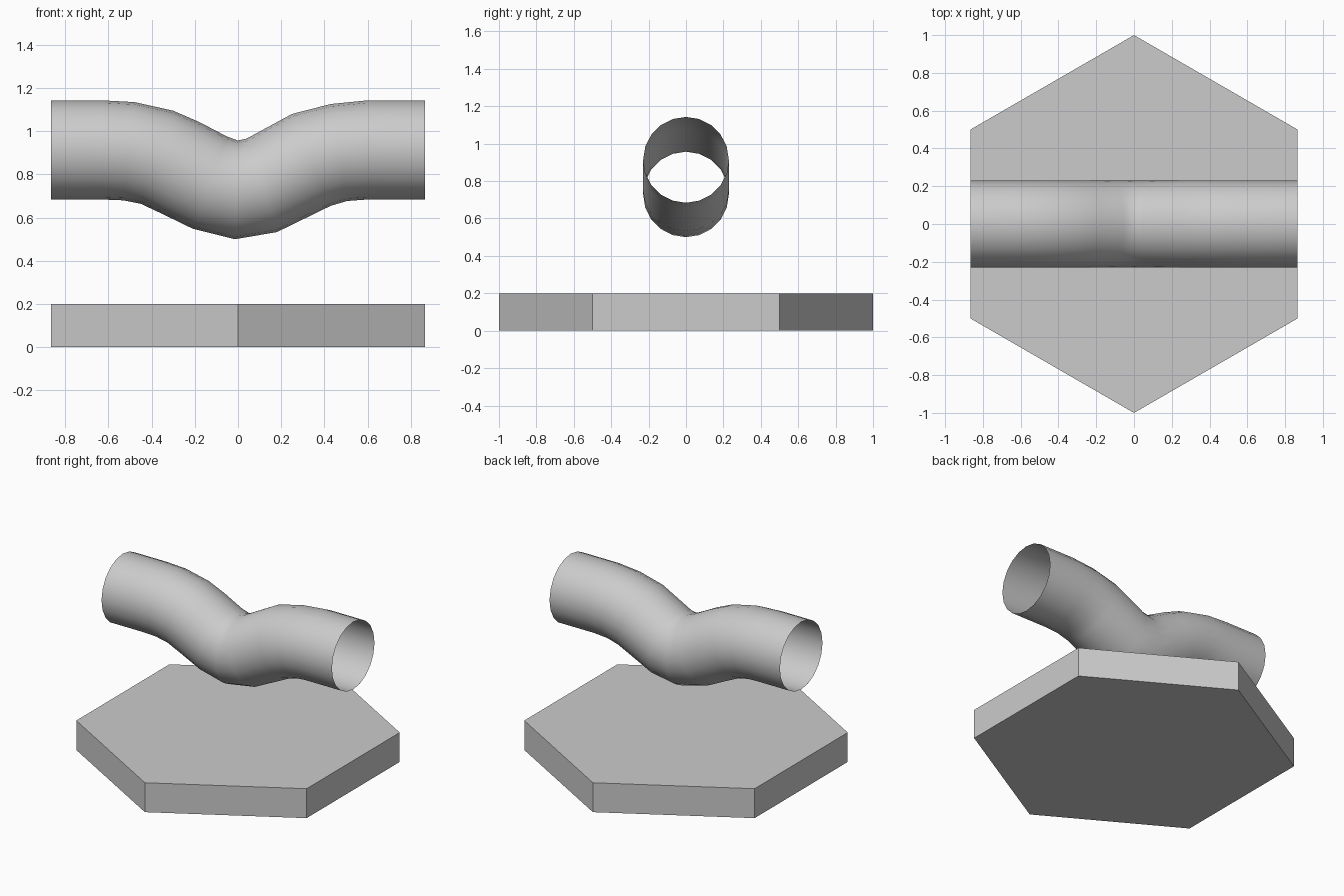
import bpy, bmesh, math
from mathutils import Vector

if "Cube" in bpy.data.objects:
    bpy.data.objects.remove(bpy.data.objects["Cube"])

SIDES = 20
HALF = math.sqrt(3) / 2

# Hexagonal base slab, points toward front and back
bpy.ops.mesh.primitive_cylinder_add(vertices=6, radius=1, depth=0.2, location=(0, 0, 0.1))
base = bpy.context.object
base.name = "hexagonal_base"

# Sagging pipe: each ring is given by its top and bottom point in x, z
rings = [
    ((-HALF, 1.143), (-HALF, 0.684)),
    ((-0.63, 1.143), (-0.63, 0.684)),
    ((-0.48, 1.135), (-0.53, 0.680)),
    ((-0.30, 1.095), (-0.45, 0.664)),
    ((-0.18, 1.043), (-0.35, 0.617)),
    ((-0.05, 0.975), (-0.21, 0.549)),
    ((0.00, 0.957), (-0.015, 0.500)),
    ((0.04, 0.966), (0.18, 0.533)),
    ((0.25, 1.080), (0.43, 0.655)),
    ((0.43, 1.126), (0.505, 0.677)),
    ((0.60, 1.143), (0.60, 0.684)),
    ((HALF, 1.143), (HALF, 0.684)),
]
bm = bmesh.new()
loops = []
for top, bottom in rings:
    t, b = Vector((top[0], 0, top[1])), Vector((bottom[0], 0, bottom[1]))
    center, up = (t + b) / 2, (t - b) / 2
    loop = []
    for i in range(SIDES):
        a = 2 * math.pi * i / SIDES
        loop.append(bm.verts.new(center + up * math.cos(a) + Vector((0, 0.229 * math.sin(a), 0))))
    loops.append(loop)
for l0, l1 in zip(loops, loops[1:]):
    for i in range(SIDES):
        j = (i + 1) % SIDES
        bm.faces.new((l0[i], l1[i], l1[j], l0[j]))
bmesh.ops.recalc_face_normals(bm, faces=bm.faces)
for f in bm.faces:
    f.smooth = True
# Make sure the open pipe faces outward
f = bm.faces[0] if not bm.faces.ensure_lookup_table() else None
if f.normal.dot(f.calc_center_median() - Vector((-0.75, 0, 0.913))) < 0:
    bmesh.ops.reverse_faces(bm, faces=bm.faces)
mesh = bpy.data.meshes.new("bent_pipe")
bm.to_mesh(mesh)
bm.free()
pipe = bpy.data.objects.new("bent_pipe", mesh)
bpy.context.collection.objects.link(pipe)
